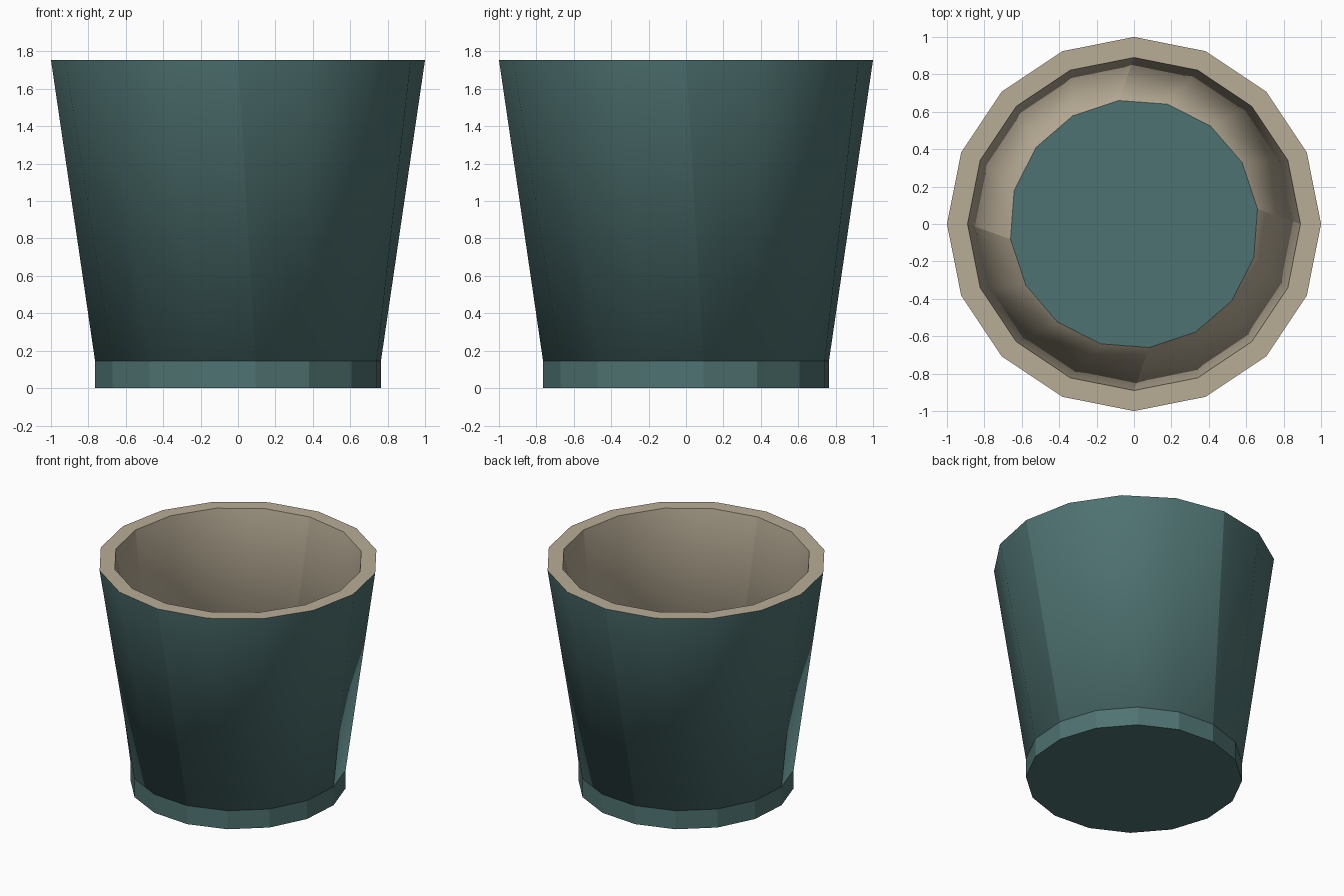
import bpy, bmesh, math

if "Cube" in bpy.data.objects:
    bpy.data.objects.remove(bpy.data.objects["Cube"])

N = 16
TWIST = math.radians(7)
Z0, Z1 = 0.145, 1.755


def material(name, rgb):
    m = bpy.data.materials.new(name)
    m.diffuse_color = (*rgb, 1)
    m.use_nodes = True
    m.node_tree.nodes["Principled BSDF"].inputs["Base Color"].default_value = m.diffuse_color
    return m


teal = material("teal glaze", (0.078, 0.171, 0.168))
tan = material("tan clay", (0.479, 0.413, 0.305))


def ring(bm, r, z, twist):
    return [bm.verts.new((r * math.cos(twist + i * math.tau / N),
                          r * math.sin(twist + i * math.tau / N), z)) for i in range(N)]


def finish(bm, name, mats):
    me = bpy.data.meshes.new(name)
    bm.to_mesh(me)
    bm.free()
    for m in mats:
        me.materials.append(m)
    ob = bpy.data.objects.new(name, me)
    bpy.context.collection.objects.link(ob)
    return ob


# Twisted tapering wall: four smooth panels, flat rim, sharp seams
bm = bmesh.new()
out_top = ring(bm, 1.0, Z1, 0)
out_low = ring(bm, 0.77, Z0, TWIST)
in_top = ring(bm, 0.89, Z1, 0)
in_low = ring(bm, 0.665, Z0, TWIST)


def face(verts, mat):
    f = bm.faces.new(verts)
    f.material_index = mat
    f.smooth = True


for i in range(N):
    j = (i + 1) % N
    # outer wall, split along the long diagonal
    face((out_top[i], out_low[i], out_low[j]), 0)
    face((out_top[i], out_low[j], out_top[j]), 0)
    # inner wall, same split, facing inward
    face((in_top[i], in_low[j], in_low[i]), 1)
    face((in_top[i], in_top[j], in_low[j]), 1)
    # rim and underside
    face((out_top[i], out_top[j], in_top[j], in_top[i]), 1)
    face((out_low[i], in_low[i], in_low[j], out_low[j]), 0)

for i in range(N):
    j = (i + 1) % N
    sharp = [(out_top[i], out_top[j]), (in_top[i], in_top[j])]
    if i % 4 == 0:
        sharp += [(out_top[i], out_low[i]), (in_top[i], in_low[i]), (out_low[i], in_low[i])]
    for a, b in sharp:
        bm.edges.get((a, b)).smooth = False
finish(bm, "pot_wall", [teal, tan])

# Flat-sided base disc, whose top is the floor of the pot
bm = bmesh.new()
low = ring(bm, 0.77, 0, TWIST)
top = ring(bm, 0.77, Z0, TWIST)
for i in range(N):
    j = (i + 1) % N
    bm.faces.new((low[i], low[j], top[j], top[i]))
bm.faces.new(top)
bm.faces.new(low[::-1])
finish(bm, "pot_base", [teal])
